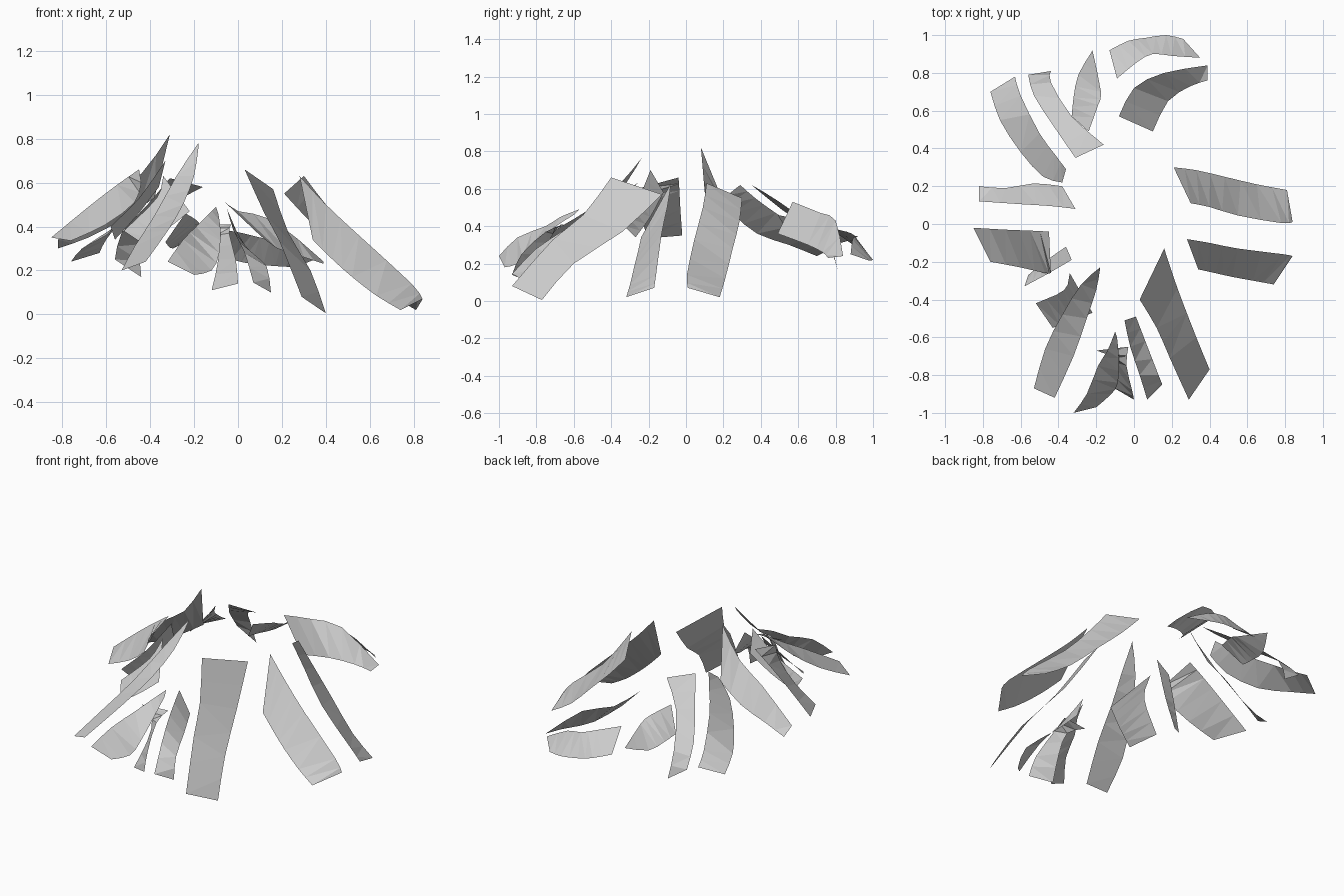
import bpy
import bmesh
from mathutils import Vector

default_cube = bpy.data.objects.get("Cube")
if default_cube:
    bpy.data.objects.remove(default_cube, do_unlink=True)

# One plain grey for every strip
grey = bpy.data.materials.new("light_grey")
grey.use_nodes = True
grey.diffuse_color = (.6, .6, .6, 1)
grey.node_tree.nodes["Principled BSDF"].inputs["Base Color"].default_value = (.6, .6, .6, 1)


def sample(points, t):
    """Point at t (from 0 to 1) on a smooth curve that passes through all points."""
    pts = [Vector(p) for p in points]
    last = len(pts) - 1
    i = min(int(t * last), last - 1)
    u = t * last - i
    start, end = pts[i], pts[i + 1]
    before = pts[i - 1] if i > 0 else start * 2 - end
    after = pts[i + 2] if i + 2 <= last else end * 2 - start
    tangent_in = (end - before) / 2
    tangent_out = (after - start) / 2
    blend = u * u * (3 - 2 * u)
    return (start.lerp(end, blend)
            + tangent_in * (u * (1 - u) ** 2)
            - tangent_out * (u * u * (1 - u)))


def strip(name, first_edge, second_edge, segments=6):
    """Thin curved sheet between two edges, each running from inner to outer end."""
    bm = bmesh.new()
    previous = None
    for step in range(segments + 1):
        t = step / segments
        row = [bm.verts.new(sample(edge, t)) for edge in (first_edge, second_edge)]
        if previous:
            bm.faces.new((previous[0], previous[1], row[1], row[0]))
        previous = row
    # Face every sheet upwards
    bm.normal_update()
    if sum(face.normal.z for face in bm.faces) < 0:
        bmesh.ops.reverse_faces(bm, faces=bm.faces[:])
    bmesh.ops.triangulate(bm, faces=bm.faces[:])
    mesh = bpy.data.meshes.new(name)
    bm.to_mesh(mesh)
    bm.free()
    mesh.materials.append(grey)
    obj = bpy.data.objects.new(name, mesh)
    bpy.context.collection.objects.link(obj)
    return obj


# Strips on the back
strip("back_outer_strip",
      first_edge=[(-.09, .77, .39), (.02, .86, .37), (.1, .9, .35), (.2, .89, .33), (.35, .88, .25)],
      second_edge=[(-.13, .92, .28), (-.03, .97, .25), (.06, .985, .23), (.17, 1, .22), (.26, .98, .215)],
      segments=8)
strip("back_inner_strip",
      first_edge=[(-.08, .57, .53), (0, .72, .47), (.16, .8, .43), (.39, .84, .24)],
      second_edge=[(.1, .49, .36), (.18, .65, .3), (.3, .73, .26), (.39, .76, .23)])
strip("back_right_short_strip",
      first_edge=[(-.24, .49, .46), (-.19, .63, .43), (-.175, .7, .4), (-.22, .92, .345)],
      second_edge=[(-.33, .57, .33), (-.32, .67, .315), (-.295, .79, .3), (-.225, .91, .34)])
strip("back_right_middle_strip",
      first_edge=[(-.16, .42, .58), (-.33, .57, .48), (-.44, .75, .32), (-.44, .81, .17)],
      second_edge=[(-.31, .35, .62), (-.42, .51, .49), (-.53, .68, .37), (-.56, .79, .25)])
strip("back_right_long_strip",
      first_edge=[(-.36, .29, .62), (-.42, .37, .55), (-.5, .48, .47), (-.6, .68, .34), (-.63, .78, .28)],
      second_edge=[(-.38, .22, .565), (-.48, .25, .47), (-.6, .38, .36), (-.71, .55, .3), (-.76, .7, .24)],
      segments=8)

# Strips on the right side
strip("right_peaked_strip",
      first_edge=[(-.31, .08, .82), (-.44, .095, .64), (-.6, .105, .53), (-.82, .12, .34)],
      second_edge=[(-.38, .2, .53), (-.53, .215, .43), (-.68, .19, .35), (-.82, .2, .3)])
strip("right_wide_strip",
      first_edge=[(-.45, -.04, .66), (-.55, -.035, .59), (-.68, -.03, .49), (-.85, -.02, .35)],
      second_edge=[(-.44, -.26, .6), (-.47, -.26, .51), (-.6, -.23, .41), (-.76, -.2, .335)])
strip("right_narrow_strip",
      first_edge=[(-.33, -.19, .7), (-.45, -.26, .53), (-.58, -.33, .4)],
      second_edge=[(-.36, -.12, .58), (-.46, -.19, .45), (-.56, -.27, .34)])

# Strips on the front right
strip("front_right_short_strip",
      first_edge=[(-.34, -.26, .63), (-.37, -.35, .53), (-.52, -.42, .38)],
      second_edge=[(-.22, -.47, .47), (-.32, -.51, .39), (-.43, -.55, .32)])
strip("front_right_long_strip",
      first_edge=[(-.18, -.23, .78), (-.28, -.32, .63), (-.38, -.48, .45), (-.47, -.66, .31), (-.53, -.87, .2)],
      second_edge=[(-.18, -.24, .76), (-.2, -.35, .63), (-.25, -.5, .5), (-.32, -.7, .38), (-.42, -.92, .24)],
      segments=8)

# Small strips in the middle of the front
strip("front_curled_strip",
      first_edge=[(-.1, -.57, .49), (-.14, -.67, .45), (-.19, -.75, .4), (-.25, -.9, .34), (-.32, -1, .24)],
      second_edge=[(-.09, -.6, .46), (-.08, -.71, .39), (-.085, -.84, .28), (-.12, -.9, .2), (-.2, -.97, .18)],
      segments=8)
strip("front_short_strip",
      first_edge=[(-.2, -.67, .41), (-.1, -.71, .36), (-.09, -.77, .25), (-.12, -.86, .11)],
      second_edge=[(-.03, -.65, .41), (-.04, -.75, .37), (-.01, -.88, .25), (0, -.93, .14)])
strip("front_narrow_strip",
      first_edge=[(-.05, -.51, .48), (-.02, -.65, .38), (.03, -.8, .28), (.07, -.93, .145)],
      second_edge=[(.01, -.49, .34), (.06, -.62, .28), (.13, -.8, .22), (.15, -.85, .1)])

# Large strips on the front left and left side
strip("front_left_large_strip",
      first_edge=[(.03, -.4, .66), (.12, -.55, .46), (.19, -.71, .33), (.29, -.93, .08)],
      second_edge=[(.16, -.13, .57), (.23, -.34, .37), (.33, -.6, .2), (.4, -.77, .005)])
strip("left_front_large_strip",
      first_edge=[(.28, -.08, .63), (.4, -.1, .5), (.55, -.13, .36), (.79, -.16, .14), (.84, -.17, .07)],
      second_edge=[(.34, -.24, .34), (.43, -.26, .25), (.52, -.28, .17), (.63, -.3, .085), (.74, -.32, .02)],
      segments=8)
strip("left_back_large_strip",
      first_edge=[(.3, .11, .63), (.4, .09, .5), (.55, .045, .33), (.78, .005, .14), (.84, .01, .07)],
      second_edge=[(.21, .3, .55), (.33, .285, .42), (.48, .25, .28), (.65, .21, .12), (.81, .18, .02)],
      segments=8)
